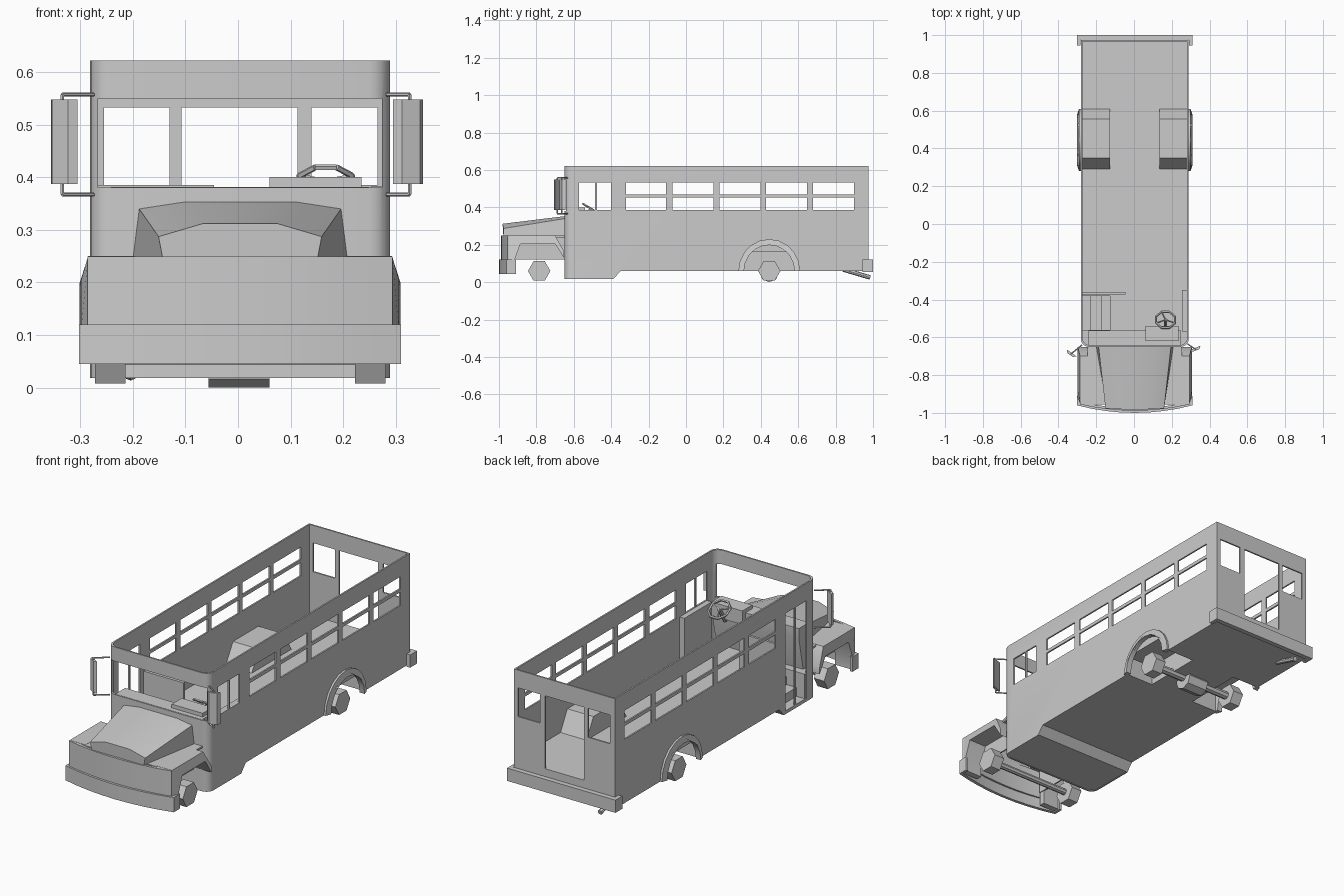
import bpy, bmesh, math
from mathutils import Vector, Matrix

cube = bpy.data.objects.get("Cube")
if cube:
    bpy.data.objects.remove(cube)

GREY = (0.6, 0.6, 0.6, 1)
mat = bpy.data.materials.new("plain grey")
mat.use_nodes = True
mat.diffuse_color = GREY
mat.node_tree.nodes["Principled BSDF"].inputs["Base Color"].default_value = GREY
parts = []


def finish(name, bm):
    bmesh.ops.recalc_face_normals(bm, faces=bm.faces)
    me = bpy.data.meshes.new(name)
    bm.to_mesh(me)
    bm.free()
    me.materials.append(mat)
    ob = bpy.data.objects.new(name, me)
    bpy.context.collection.objects.link(ob)
    parts.append(ob)
    return ob


def prism(name, pts, axis, lo, hi):
    """Extrude a (y, z) profile along x, or an (x, y) plan along z."""
    bm = bmesh.new()
    put = (lambda p: (lo, *p)) if axis == "x" else (lambda p: (*p, lo))
    face = bm.faces.new([bm.verts.new(put(p)) for p in pts])
    new = bmesh.ops.extrude_face_region(bm, geom=[face])["geom"]
    d = Vector((hi - lo, 0, 0) if axis == "x" else (0, 0, hi - lo))
    bmesh.ops.translate(bm, vec=d, verts=[v for v in new if isinstance(v, bmesh.types.BMVert)])
    return finish(name, bm)


def box(name, x0, x1, y0, y1, z0, z1):
    return prism(name, [(x0, y0), (x1, y0), (x1, y1), (x0, y1)], "z", z0, z1)


def rod(name, a, b, r, sides=6, spin=0):
    a, b = Vector(a), Vector(b)
    bm = bmesh.new()
    turn = (b - a).to_track_quat("Z", "Y").to_matrix().to_4x4()
    bmesh.ops.create_cone(bm, cap_ends=True, segments=sides, radius1=r, radius2=r, depth=(b - a).length,
                          matrix=Matrix.Translation((a + b) / 2) @ turn @ Matrix.Rotation(spin, 4, "Z"))
    return finish(name, bm)


def cut(ob, cutters):
    for c in cutters:
        m = ob.modifiers.new("cut", "BOOLEAN")
        m.object, m.operation, m.solver = c, "DIFFERENCE", "EXACT"
    bpy.context.view_layer.update()
    old = ob.data
    ob.data = bpy.data.meshes.new_from_object(ob.evaluated_get(bpy.context.evaluated_depsgraph_get()))
    ob.modifiers.clear()
    bpy.data.meshes.remove(old)
    for c in cutters:
        parts.remove(c)
        bpy.data.objects.remove(c)


def plan(inset, r=0.04, steps=5):
    """Body outline with rounded front corners."""
    w, f, b = 0.285 - inset, -0.65 + inset, 0.975 - inset
    arc = [(w - r + r * math.sin(t), f + r - r * math.cos(t))
           for t in (math.pi / 2 * i / steps for i in range(steps + 1))]
    return [(-x, y) for x, y in reversed(arc)] + arc + [(w, b), (-w, b)]


def arch(r, n=10):
    return [(0.445 + r * math.cos(math.pi * i / n), 0.06 + r * 1.03 * math.sin(math.pi * i / n))
            for i in range(n + 1)]


def undercut():
    return prism("cutter", [(-0.49, -0.1), (-0.35, 0.06), (1.2, 0.06), (1.2, -0.1)], "x", -0.5, 0.5)


# body shell with windows, doors and rear wheel arches
shell = prism("body_shell", plan(0), "z", 0.018, 0.622)
holes = [prism("cutter", plan(0.008), "z", -0.1, 0.8), undercut()]
SILL, HEAD = 0.385, 0.532
for i in range(5):
    y = -0.32 + i * 0.25
    y0, y1 = (y, -0.108) if i == 0 else (y - 0.002, y + 0.217)
    holes += [box("cutter", -0.4, 0.4, y0, y1, SILL, 0.453), box("cutter", -0.4, 0.4, y0, y1, 0.47, HEAD)]
for y0, y1 in ((-0.572, -0.486), (-0.476, -0.4)):
    holes.append(box("cutter", 0.2, 0.4, y0, y1, SILL, HEAD))
holes.append(box("cutter", -0.4, -0.2, -0.572, -0.4, 0.035, HEAD))
holes.append(box("cutter", -0.27, 0.27, -0.8, -0.6, 0.38, 0.55))
holes.append(box("cutter", -0.111, 0.109, 0.9, 1.1, 0.16, HEAD))
holes += [box("cutter", x0, x1, 0.9, 1.1, SILL, HEAD) for x0, x1 in ((-0.259, -0.134), (0.136, 0.261))]
holes.append(prism("cutter", arch(0.135) + [(0.31, -0.1), (0.58, -0.1)], "x", -0.4, 0.4))
cut(shell, holes)

# floor with stair well and rear wheel wells
floor = prism("floor", plan(0.004), "z", 0.02, 0.16)
cut(floor, [undercut(), box("cutter", -0.4, -0.13, -0.56, -0.38, 0.035, 0.3)]
    + [box("cutter", min(s * 0.13, s * 0.4), max(s * 0.13, s * 0.4), 0.295, 0.605, -0.1, 0.3) for s in (-1, 1)])
box("lower_step", -0.235, -0.13, -0.56, -0.38, 0.035, 0.08)
box("upper_step", -0.18, -0.13, -0.56, -0.38, 0.08, 0.12)

# door divider and interior fittings
box("door_post", -0.284, -0.277, -0.486, -0.476, 0.035, HEAD)
box("entry_partition", -0.279, -0.05, -0.372, -0.36, 0.16, 0.385)
box("driver_side_panel", 0.25, 0.279, -0.57, -0.35, 0.16, 0.383)
prism("dashboard", [(-0.645, 0.16), (-0.6, 0.16), (-0.565, 0.33), (-0.565, 0.381), (-0.645, 0.381)], "x", -0.245, 0.245)
box("instrument_console", 0.056, 0.231, -0.62, -0.54, 0.33, 0.4)

# steering wheel: eight-sided rim with spokes and column
hub, up = Vector((0.163, -0.507, 0.392)), Vector((0, 0.53, 0.85))
tilt = up.to_track_quat("Z", "Y").to_matrix()
rim = [hub + tilt @ Vector((0.054 * math.cos(a), 0.054 * math.sin(a), 0))
       for a in (math.pi / 4 * (i + 0.5) for i in range(8))]
for i in range(8):
    rod("steering_rim", rim[i], rim[(i + 1) % 8], 0.006, 5)
for i in (0, 3, 6):
    rod("steering_spoke", hub, rim[i], 0.004, 4)
rod("steering_column", hub, hub - up * 0.09, 0.01)

# hood lofted from front section to rear section
bm = bmesh.new()
rings = []
for y, half in ((-0.985, ((0.147, 0.245), (0.155, 0.287), (0.07, 0.312))),
                (-0.648, ((0.204, 0.245), (0.192, 0.34), (0.107, 0.353)))):
    pts = [(-x, z) for x, z in half] + [(x, z) for x, z in reversed(half)]
    rings.append([bm.verts.new((x, y + 0.06 * abs(x), z)) if y < -0.9 else bm.verts.new((x, y, z)) for x, z in pts])
for i in range(5):
    bm.faces.new((rings[0][i], rings[0][i + 1], rings[1][i + 1], rings[1][i]))
bm.faces.new(rings[0])
finish("hood", bm)


def bow(w, nose, side, n=8):
    return [(w * (2 * i / n - 1), nose + (side - nose) * (2 * i / n - 1) ** 2) for i in range(n + 1)]


# curved nose panel and bumpers
prism("nose_panel", bow(0.29, -0.988, -0.955) + list(reversed(bow(0.285, -0.975, -0.942))), "z", 0.1, 0.249)
prism("front_bumper", [(-0.306, -0.91)] + bow(0.306, -1.0, -0.96) + [(0.306, -0.91), (0.292, -0.91)]
      + list(reversed(bow(0.292, -0.985, -0.945))) + [(-0.292, -0.91)], "z", 0.045, 0.12)
prism("rear_bumper", [(-0.306, 0.945), (-0.306, 1), (0.306, 1), (0.306, 0.945), (0.286, 0.945), (0.286, 0.975),
                      (-0.286, 0.975), (-0.286, 0.945)], "z", 0.055, 0.12)

# parts that repeat on both sides
fender = [(-0.95, 0.25), (-0.7, 0.25), (-0.652, 0.165), (-0.652, 0.13), (-0.7, 0.205),
          (-0.885, 0.205), (-0.92, 0.11), (-0.92, 0.05), (-0.95, 0.05)]
well = [(0.29, 0.16), (0.35, 0.26), (0.555, 0.26), (0.61, 0.16)]
for s, side in ((-1, "right"), (1, "left")):
    wing = prism(side + "_front_fender", fender, "x", s * 0.2, s * 0.302)
    for v in wing.data.vertices:
        if abs(v.co.x) > 0.25 and (v.co.z > 0.24 or v.co.y < -0.94):
            v.co.x = s * 0.289
    box(side + "_inner_wing", *sorted((s * 0.196, s * 0.203)), -0.95, -0.65, 0.12, 0.248)
    box(side + "_wing_top", *sorted((s * 0.14, s * 0.25)), -0.955, -0.65, 0.24, 0.249)
    prism(side + "_wheel_well", well, "x", s * 0.13, s * 0.28)
    flare = prism(side + "_rear_arch", arch(0.165) + list(reversed(arch(0.135))), "x", s * 0.278, s * 0.305)
    for v in flare.data.vertices:
        if abs(v.co.x) > 0.3 and math.hypot(v.co.y - 0.445, v.co.z - 0.06) > 0.15:
            v.co.x = s * 0.295
    for y, end in ((-0.785, "front"), (0.445, "rear")):
        rod(f"{side}_{end}_wheel", (s * 0.218, y, 0.06), (s * 0.276, y, 0.06), 0.06, 6, math.pi / 2)

# axles, differential and tailpipe
rod("front_axle", (-0.22, -0.785, 0.06), (0.22, -0.785, 0.06), 0.016, 8)
rod("rear_axle", (-0.22, 0.445, 0.06), (0.22, 0.445, 0.06), 0.02, 8)
rod("differential", (-0.06, 0.445, 0.052), (0.056, 0.445, 0.052), 0.052, 8)
rod("tailpipe", (-0.208, 0.84, 0.068), (-0.208, 0.985, 0.025), 0.012, 8)

for ob in parts:
    ob.location.x = 0.004

# door mirrors on bent arms
for side, a, b, root in (("right", (-0.355, -0.665), (-0.305, -0.7), (-0.275, -0.64)),
                         ("left", (0.295, -0.668), (0.352, -0.645), (0.283, -0.635))):
    a, b = Vector(a), Vector(b)
    along = (b - a).normalized()
    out = Vector((along.y, -along.x))
    prism(side + "_mirror", [a, a + along * 0.012 + out * 0.014, b - along * 0.012 + out * 0.014, b],
          "z", 0.387, 0.548)
    mid = (a + b) / 2 + out * 0.007
    for z, zm in ((0.557, 0.545), (0.367, 0.39)):
        rod(side + "_mirror_arm", (*root, z), (*mid, z), 0.004, 6)
        rod(side + "_mirror_pin", (*mid, z), (*mid, zm), 0.004, 6)

# smooth rounded corners, keep edges sharp
bpy.ops.object.select_all(action="DESELECT")
for ob in parts:
    ob.select_set(True)
bpy.context.view_layer.objects.active = shell
bpy.ops.object.shade_smooth_by_angle(angle=math.radians(30))
